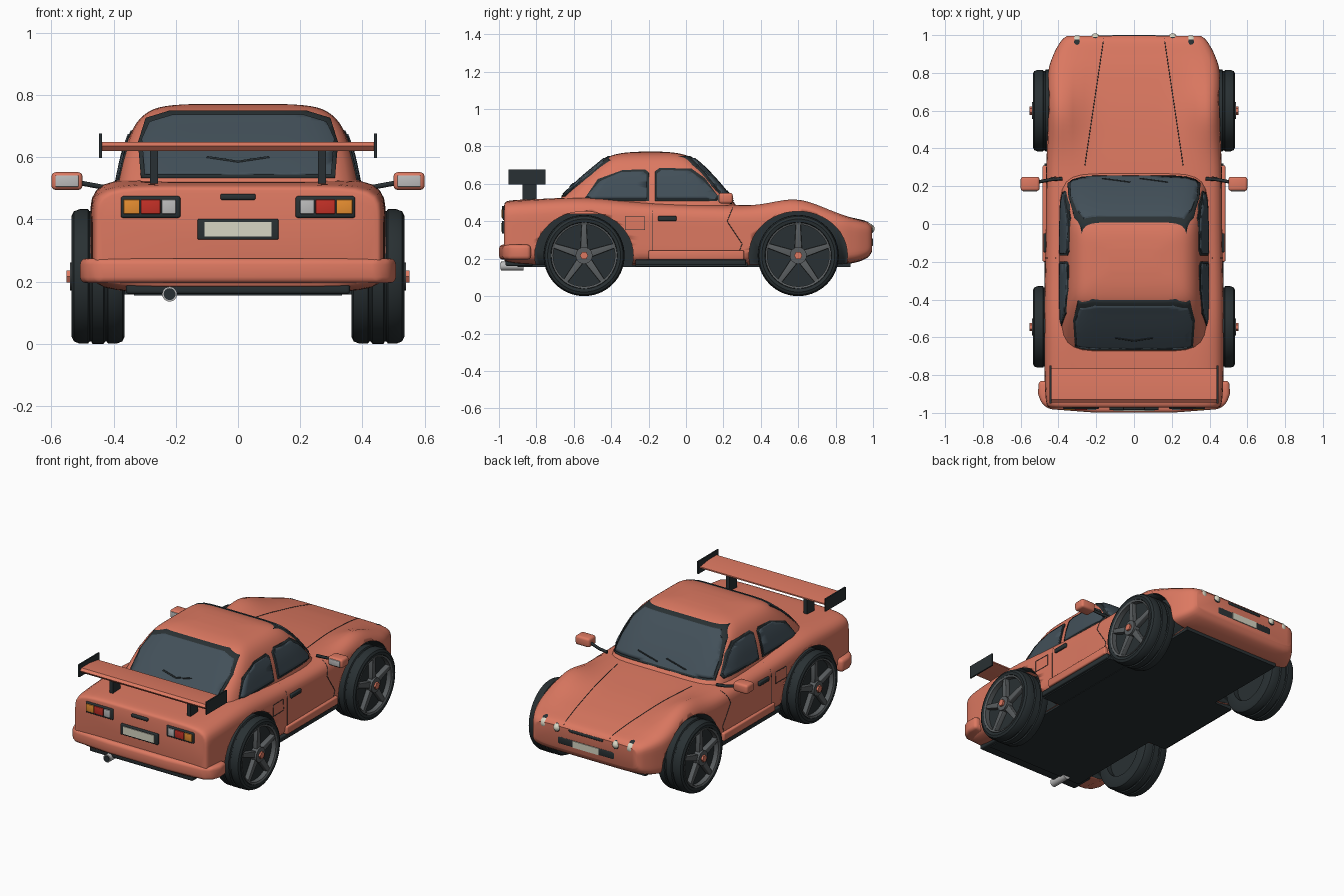
import bpy, bmesh, math
from mathutils import Vector, Matrix
from mathutils.bvhtree import BVHTree

if "Cube" in bpy.data.objects:
    bpy.data.objects.remove(bpy.data.objects["Cube"])

def material(name, r, g, b):
    m = bpy.data.materials.new(name)
    m.diffuse_color = (r, g, b, 1)
    m.use_nodes = True
    m.node_tree.nodes["Principled BSDF"].inputs["Base Color"].default_value = m.diffuse_color
    return m

PAINT = material("paint", .72, .19, .12)
BLACK = material("black", .022, .03, .033)
GLASS = material("glass", .055, .08, .10)
METAL = material("metal", .10, .11, .115)
SILVER = material("silver", .5, .5, .5)
CREAM = material("cream", .68, .67, .55)
RED = material("red", .55, .03, .02)
AMBER = material("amber", .8, .27, .03)

def finish(bm, name, mat, bevel=0, angle=35):
    bmesh.ops.recalc_face_normals(bm, faces=bm.faces)
    me = bpy.data.meshes.new(name)
    bm.to_mesh(me)
    bm.free()
    o = bpy.data.objects.new(name, me)
    bpy.context.collection.objects.link(o)
    me.materials.append(mat)
    bpy.ops.object.select_all(action='DESELECT')
    o.select_set(True)
    bpy.context.view_layer.objects.active = o
    if bevel:
        b = o.modifiers.new("bevel", 'BEVEL')
        b.width, b.segments = bevel, 3
        bpy.ops.object.modifier_apply(modifier="bevel")
    bpy.ops.object.shade_smooth_by_angle(angle=math.radians(angle))
    return o

def loft(name, rings, mat, closed=False):
    bm = bmesh.new()
    vs = [[bm.verts.new(p) for p in r] for r in rings]
    n = len(vs[0])
    for a, b in zip(vs, vs[1:] + (vs[:1] if closed else [])):
        for i in range(n):
            bm.faces.new((a[i], a[(i + 1) % n], b[(i + 1) % n], b[i]))
    if not closed:
        bm.faces.new(vs[0])
        bm.faces.new(vs[-1])
    return finish(bm, name, mat)

def prism(name, outline, axis, lo, hi, mat, bevel=0):
    put = {'x': lambda u, v, d: (d, u, v), 'y': lambda u, v, d: (u, d, v), 'z': lambda u, v, d: (u, v, d)}[axis]
    bm = bmesh.new()
    a, b = [[bm.verts.new(put(u, v, d)) for u, v in outline] for d in (lo, hi)]
    bm.faces.new(a)
    bm.faces.new(b)
    for i in range(len(a)):
        j = (i + 1) % len(a)
        bm.faces.new((a[i], a[j], b[j], b[i]))
    return finish(bm, name, mat, bevel)

def box(name, x, y, z, mat, bevel=0):
    x, y = sorted(x), sorted(y)
    return prism(name, [(x[0], y[0]), (x[1], y[0]), (x[1], y[1]), (x[0], y[1])], 'z', z[0], z[1], mat, bevel)

def cylinder(name, r, depth, mat, matrix, n=48):
    bm = bmesh.new()
    bmesh.ops.create_cone(bm, cap_ends=True, segments=n, radius1=r, radius2=r, depth=depth, matrix=matrix)
    return finish(bm, name, mat)

def tube(name, pts, r, mat):
    c = bpy.data.curves.new(name, 'CURVE')
    c.dimensions, c.bevel_depth, c.bevel_resolution, c.use_fill_caps = '3D', r, 1, True
    s = c.splines.new('POLY')
    s.points.add(len(pts) - 1)
    for p, q in zip(s.points, pts):
        p.co = (*q, 1)
    c.materials.append(mat)
    o = bpy.data.objects.new(name, c)
    bpy.context.collection.objects.link(o)
    return o

def boolean(o, cutter, op):
    m = o.modifiers.new("cut", 'BOOLEAN')
    m.object, m.operation, m.solver = cutter, op, 'EXACT'
    bpy.context.view_layer.objects.active = o
    bpy.ops.object.modifier_apply(modifier="cut")
    bpy.data.objects.remove(cutter)

def squircle(n, k=14):
    # evenly spread points of a unit superellipse
    sq = [(-1 + 2 * i / k, -1) for i in range(k)] + [(1, -1 + 2 * i / k) for i in range(k)]
    sq += [(-u, -v) for u, v in sq]
    return [(u / s, v / s) for u, v in sq for s in [(abs(u)**n + abs(v)**n)**(1 / n)]]

def refine(rows, k):
    # smooth interpolation between stations
    out = []
    for i in range(len(rows) - 1):
        p = [Vector(rows[max(0, min(len(rows) - 1, i + d))]) for d in (-1, 0, 1, 2)]
        for j in range(k):
            t = j / k
            out.append(p[1] + .5 * t * (p[2] - p[0] + t * (2*p[0] - 5*p[1] + 4*p[2] - p[3] + t * (3*(p[1] - p[2]) + p[3] - p[0]))))
    return out + [Vector(rows[-1])]

# body: y, half width, top, bottom
stations = [(-.972, .44, .485, .2), (-.955, .462, .508, .18), (-.85, .472, .517, .168), (-.66, .475, .522, .165),
            (-.45, .475, .518, .165), (-.1, .468, .50, .165), (.25, .465, .488, .165), (.45, .46, .475, .165),
            (.62, .46, .46, .165), (.8, .455, .435, .168), (.9, .425, .415, .178), (.97, .385, .397, .205), (.995, .355, .375, .24)]
rings = []
for y, w, t, b in refine(stations, 5):
    m = b + (t - b) * .45
    h = .065 * math.exp(-((y - .6) / .19)**2) + .012 * math.exp(-((y + .545) / .2)**2)
    rings.append([(u * w, y, m + v * ((t - m) + h * math.exp(-((abs(u * w) - .40) / .1)**2) if v > 0 else m - b))
                  for u, v in squircle(7)])
body = loft("body_shell", rings, PAINT)
body.data.materials.append(BLACK)
AXLES = (-.545, .60)
TURN = Matrix.Rotation(math.pi / 2, 4, 'Y')
for s in (-1, 1):
    for y in AXLES:
        c = cylinder("arch_cutter", .235, .4, PAINT, Matrix.Translation((s * .54, y, .218)) @ Matrix.Diagonal((1, 1.12, 1, 1)) @ TURN)
        c.data.materials.append(BLACK)
        for f in c.data.polygons:
            f.material_index = 1
        boolean(body, c, 'DIFFERENCE')

# cabin: z, half width, front y, rear y
levels = [(.44, .405, .30, -.75), (.53, .387, .235, -.665), (.62, .366, .16, -.57), (.70, .333, .082, -.475),
          (.745, .29, .02, -.415), (.765, .23, -.05, -.34), (.772, .13, -.13, -.25)]
def make_cabin(name, mat, o=0):
    return loft(name, [[(u * (w + o), (f + r) / 2 + v * ((f - r) / 2 + o), z + o) for u, v in squircle(7)]
                       for z, w, f, r in refine(levels, 5)], mat)
cabin = make_cabin("cabin_roof", PAINT)

def window(name, outline, axis, lo, hi, grow):
    cu, cv = [sum(p[i] for p in outline) / len(outline) for i in (0, 1)]
    for part, mat, off, g in (("seal", BLACK, .003, grow), ("glass", GLASS, .006, 0)):
        pts = [(u + g * (1 if u > cu else -1), v + g * (1 if v > cv else -1)) for u, v in outline]
        o = make_cabin(name + "_" + part, mat, off)
        boolean(o, prism("window_cutter", pts, axis, lo, hi, mat), 'INTERSECT')

def mirrored(half):
    return half + [(-u, v) for u, v in reversed(half)]

window("windscreen", mirrored([(.34, .52), (.335, .60), (.305, .69), (.265, .738)]), 'y', -.05, .4, .012)
window("rear_window", mirrored([(.30, .545), (.31, .66), (.285, .715), (.21, .738)]), 'y', -.8, -.36, .012)
for s in (-1, 1):
    window("door_window", [(-.155, .52), (-.155, .655), (-.13, .675), (.02, .67), (.09, .62), (.165, .54), (.155, .52)], 'x', s * .25, s * .6, .011)
    window("quarter_window", [(-.53, .535), (-.46, .615), (-.35, .663), (-.23, .667), (-.21, .65), (-.21, .52), (-.51, .52)], 'x', s * .25, s * .6, .011)

# panel lines and wipers laid on the surfaces
trees = {o: BVHTree.FromObject(o, bpy.context.evaluated_depsgraph_get()) for o in (body, cabin)}
def drape(name, target, pts, way, r=.002, k=8, lift=0):
    way, out = Vector(way), []
    for a, b in zip(pts, pts[1:]):
        for i in range(k + 1):
            p = Vector(a).lerp(Vector(b), i / k)
            hit = trees[target].ray_cast(p - way * 2, way)[0]
            if hit:
                out.append(hit - way * lift)
    if len(out) > 1:
        tube(name, out, r, BLACK)

for s in (-1, 1):
    drape("bonnet_line", body, [(s * .16, .985, 0), (s * .26, .31, 0)], (0, 0, -1), k=24)
    drape("door_line", body, [(0, -.18, .49), (0, -.18, .2)], (-s, 0, 0))
    drape("wing_line", body, [(0, .25, .475), (0, .22, .4), (0, .30, .28), (0, .27, .2)], (-s, 0, 0))
    drape("fuel_flap", body, [(0, -.325, .355), (0, -.22, .355), (0, -.22, .425), (0, -.325, .425), (0, -.325, .355)], (-s, 0, 0))
    drape("front_wiper", cabin, [(.1 * s - .07, 0, .535), (.1 * s + .08, 0, .56)], (0, -1, 0), .004, lift=.01)
drape("rear_wiper", cabin, [(-.1, 0, .60), (0, 0, .585), (.1, 0, .60)], (0, 1, 0), .005, lift=.01)

# wheels
def wheel(x, y, s):
    at = Matrix.Translation((x, y, .217)) @ Matrix.Rotation(0 if s > 0 else math.pi, 4, 'Z')
    prof = [(.14, -.083), (.195, -.085), (.209, -.078), (.216, -.06), (.216, -.032), (.21, -.028), (.21, -.022), (.217, -.018),
            (.217, .018), (.21, .022), (.21, .028), (.216, .032), (.216, .06), (.209, .078), (.195, .085), (.178, .082), (.172, .045), (.14, .04)]
    parts = [loft("tyre", [[(d, r * math.cos(a), r * math.sin(a)) for r, d in prof]
                           for a in [2 * math.pi * i / 56 for i in range(56)]], BLACK, True),
             cylinder("brake_disc", .172, .1, BLACK, TURN),
             loft("rim", [[(d, r * math.cos(a), r * math.sin(a)) for r, d in ((.165, .04), (.165, .08), (.176, .084), (.176, .04))]
                          for a in [2 * math.pi * i / 56 for i in range(56)]], METAL, True),
             cylinder("hub", .045, .06, METAL, Matrix.Translation((.06, 0, 0)) @ TURN, 24),
             cylinder("hub_cap", .022, .02, PAINT, Matrix.Translation((.092, 0, 0)) @ TURN, 6)]
    for i in range(5):
        sp = prism("spoke", [(-.02, .03), (.02, .03), (.013, .17), (-.013, .17)], 'x', .045, .078, METAL, .004)
        sp.data.transform(Matrix.Rotation(i * math.tau / 5, 4, 'X'))
        parts.append(sp)
    for p in parts:
        p.matrix_world = at
for s in (-1, 1):
    for y in AXLES:
        wheel(s * .45, y, s)

# bumper, floor, sills, exhaust
prism("rear_bumper", mirrored([(.505, -.83), (.508, -.9), (.49, -.95), (.45, -.98), (.2, -.999)]), 'z', .195, .275, PAINT, .02)
box("rear_valance", (-.36, .36), (-.965, -.82), (.16, .2), BLACK, .01)
box("floor", (-.335, .335), (-.9, .88), (.155, .18), BLACK)
box("mid_floor", (-.46, .46), (-.27, .33), (.158, .18), BLACK)
cylinder("exhaust_pipe", .024, .12, SILVER, Matrix.Translation((-.22, -.93, .16)) @ Matrix.Rotation(math.pi / 2, 4, 'X'), 24)
cylinder("exhaust_hole", .019, .01, BLACK, Matrix.Translation((-.22, -.988, .16)) @ Matrix.Rotation(math.pi / 2, 4, 'X'), 24)

# rear wing
prism("wing_plank", [(-.945, .637), (-.93, .65), (-.85, .65), (-.765, .638), (-.765, .63), (-.85, .622), (-.93, .62)], 'x', -.44, .44, PAINT)

# tail and nose trim
box("plate_frame", (-.13, .13), (-.985, -.96), (.335, .402), BLACK, .005)
box("rear_plate", (-.108, .108), (-.989, -.96), (.345, .392), CREAM)
box("boot_handle", (-.057, .057), (-.985, -.95), (.463, .482), BLACK, .006)
box("grille_slot", (-.12, .12), (.965, 1.0), (.355, .375), BLACK, .008)
box("lower_intake", (-.2, .2), (.95, .997), (.262, .315), BLACK, .012)
box("front_plate", (-.09, .09), (.97, 1.0), (.268, .309), CREAM)

def ball(name, c, r, mat):
    bm = bmesh.new()
    bmesh.ops.create_uvsphere(bm, u_segments=24, v_segments=14, radius=1, matrix=Matrix.Translation(c) @ Matrix.Diagonal((*r, 1)))
    finish(bm, name, mat)

for s in (-1, 1):
    box("sill", (s * .44, s * .484), (-.2, .31), (.195, .245), PAINT, .008)
    box("lower_skirt", (s * .42, s * .475), (-.27, .32), (.165, .195), BLACK, .005)
    box("door_handle", (s * .45, s * .48), (-.15, -.05), (.402, .428), BLACK, .006)
    box("wing_endplate", (s * .438, s * .447), (-.95, -.75), (.598, .677), BLACK)
    box("wing_support", (s * .258, s * .283), (-.875, -.80), (.5, .628), BLACK)
    # tail lights
    box("tail_light_frame", (s * .185, s * .377), (-.98, -.93), (.405, .475), BLACK, .008)
    for a, b, mat in ((.2, .245, SILVER), (.25, .312, RED), (.316, .368, AMBER)):
        box("tail_light_lens", (s * a, s * b), (-.986, -.94), (.418, .464), mat, .003)
    # headlights
    for x, y, r in ((.30, .955, .038), (.205, .965, .03)):
        ball("headlight_rim", (s * x, y - .006, .358), (r + .006, .046, r + .006), BLACK)
        ball("headlight", (s * x, y, .36), (r, .044, r), CREAM)
    # door mirrors
    box("mirror_housing", (s * .50, s * .60), (.175, .25), (.495, .552), PAINT, .014)
    box("mirror_glass", (s * .513, s * .587), (.171, .19), (.505, .542), SILVER, .003)
    tube("mirror_arm", [(s * .38, .24, .50), (s * .44, .235, .505), (s * .51, .222, .518)], .009, BLACK)
